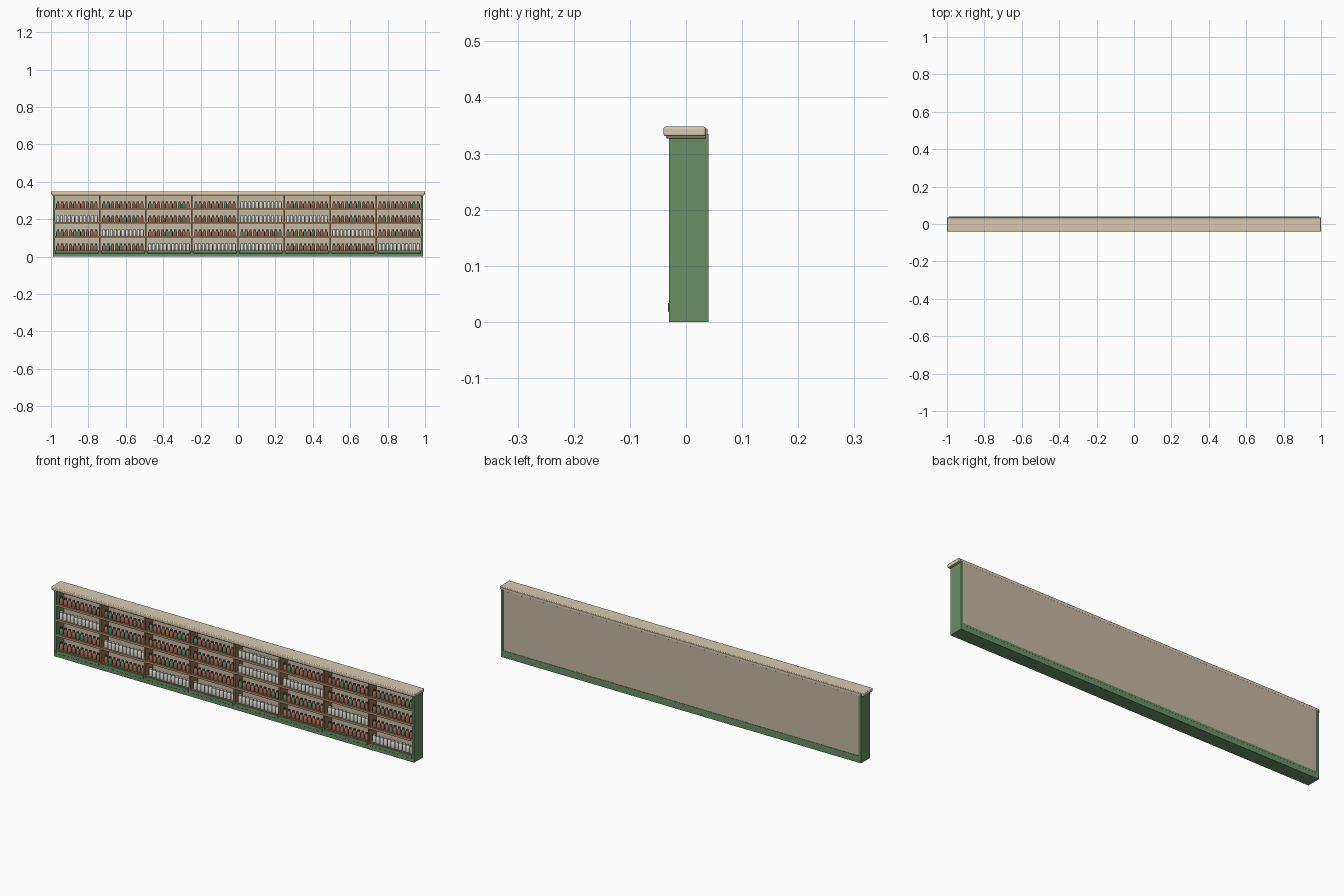
import bpy, bmesh, random
from math import radians, cos, sin, pi

if "Cube" in bpy.data.objects:
    bpy.data.objects.remove(bpy.data.objects["Cube"])
random.seed(4)


def material(name, rgb):
    m = bpy.data.materials.new(name)
    m.diffuse_color = (*rgb, 1)
    m.use_nodes = True
    m.node_tree.nodes["Principled BSDF"].inputs["Base Color"].default_value = m.diffuse_color
    return m


GREEN = material("green_paint", (0.14, 0.28, 0.13))
CREAM = material("cream_top", (0.68, 0.60, 0.43))
PANEL = material("beige_panel", (0.56, 0.48, 0.36))
WOOD = material("wood", (0.30, 0.17, 0.08))
EDGE = material("light_wood", (0.48, 0.30, 0.15))
RUST = material("rust_glass", (0.38, 0.14, 0.07))
BROWN = material("brown_glass", (0.25, 0.13, 0.08))
LEAF = material("green_glass", (0.09, 0.22, 0.12))
WHITE = material("white_ceramic", (0.72, 0.70, 0.66))
CAP = material("dark_cap", (0.12, 0.10, 0.08))


def box(name, x, y, z, mat, bevel=0, segments=3):
    """Box from (min, max) ranges on each axis."""
    bm = bmesh.new()
    bmesh.ops.create_cube(bm, size=1)
    for v in bm.verts:
        for i, (a, b) in enumerate((x, y, z)):
            v.co[i] = a if v.co[i] < 0 else b
    me = bpy.data.meshes.new(name)
    bm.to_mesh(me)
    bm.free()
    me.materials.append(mat)
    ob = bpy.data.objects.new(name, me)
    bpy.context.collection.objects.link(ob)
    if bevel:
        mod = ob.modifiers.new("round", "BEVEL")
        mod.width, mod.segments = bevel, segments
    return ob


def lathe(bm, cx, cy, z0, profile, body, cap, cap_from, sides=10):
    """Revolve a (radius, height) profile into a closed vessel."""
    rings = [[bm.verts.new((cx + r * cos(2 * pi * i / sides),
                            cy + r * sin(2 * pi * i / sides), z0 + h))
              for i in range(sides)] for r, h in profile]
    bm.faces.new(rings[0][::-1]).material_index = body
    for k in range(len(rings) - 1):
        for i in range(sides):
            j = (i + 1) % sides
            f = bm.faces.new((rings[k][i], rings[k][j], rings[k + 1][j], rings[k + 1][i]))
            f.material_index = cap if k >= cap_from else body
    bm.faces.new(rings[-1]).material_index = cap


BOTTLE = [(0.0088, 0), (0.0092, 0.002), (0.0092, 0.023), (0.0055, 0.028),
          (0.0048, 0.030), (0.0060, 0.030), (0.0060, 0.037)]
JAR = [(0.0085, 0), (0.0088, 0.002), (0.0088, 0.029), (0.0070, 0.032),
       (0.0080, 0.032), (0.0080, 0.037)]


def stock(name, x0, x1, z, plain):
    """One row of bottles or white jars as a single mesh."""
    bm = bmesh.new()
    n = 11 if plain else 10
    for i in range(n):
        cx = x0 + (x1 - x0) * (i + 0.5) / n
        if plain:
            lathe(bm, cx, -0.012, z, JAR, 3, 3, 3)
        else:
            lathe(bm, cx, -0.012, z, BOTTLE, random.choice((0, 0, 1, 1, 2)), 4, 4)
    me = bpy.data.meshes.new(name)
    bm.to_mesh(me)
    bm.free()
    for m in (RUST, BROWN, LEAF, WHITE, CAP):
        me.materials.append(m)
    ob = bpy.data.objects.new(name, me)
    bpy.context.collection.objects.link(ob)
    bpy.ops.object.select_all(action='DESELECT')
    ob.select_set(True)
    bpy.context.view_layer.objects.active = ob
    bpy.ops.object.shade_smooth_by_angle(angle=radians(40))


# Carcass: base, ends, back and counter top
W = 0.99
box("base", (-W, W), (-0.030, 0.039), (0, 0.026), GREEN)
for side, s in (("left", -1), ("right", 1)):
    box(side + "_end_panel", sorted((s * W, s * 0.978)), (-0.030, 0.040), (0, 0.335), GREEN)
box("back_rail", (-0.978, 0.978), (0.034, 0.0395), (0.024, 0.034), GREEN)
box("back_panel", (-0.978, 0.978), (0.030, 0.0375), (0.026, 0.335), PANEL)
box("top_moulding", (-0.994, 0.994), (-0.036, 0.036), (0.327, 0.333), EDGE, 0.002, 2)
box("counter_top", (-1, 1), (-0.040, 0.035), (0.331, 0.348), CREAM, 0.004)
box("back_top_rail", (-0.99, 0.99), (0.030, 0.038), (0.330, 0.345), CREAM, 0.002)

# Bays: dividers, shelves and stock
BAYS = 8
STEP = 2 * 0.984 / BAYS
LEVELS = [0.034, 0.109, 0.184, 0.259]
PLAIN = ["00111001", "01000010", "10001100", "00001000"]  # 1 = white jars, bottom row first
for b in range(BAYS):
    x0 = -0.984 + b * STEP
    x1 = x0 + STEP
    if b:
        box("divider", (x0 - 0.004, x0 + 0.004), (-0.029, 0.031), (0.026, 0.330), WOOD)
    box("kick_board", (x0 + 0.006, x1 - 0.006), (-0.032, -0.028), (0.018, 0.034), GREEN, 0.001, 1)
    for r, z in enumerate(LEVELS):
        box("shelf", (x0 + 0.004, x1 - 0.004), (-0.026, 0.031), (z - 0.006, z), WOOD)
        if r:
            box("shelf_edge", (x0 + 0.004, x1 - 0.004), (-0.029, -0.025), (z - 0.008, z + 0.002), EDGE)
        stock("jars" if PLAIN[r][b] == "1" else "bottles",
              x0 + 0.010, x1 - 0.010, z, PLAIN[r][b] == "1")
